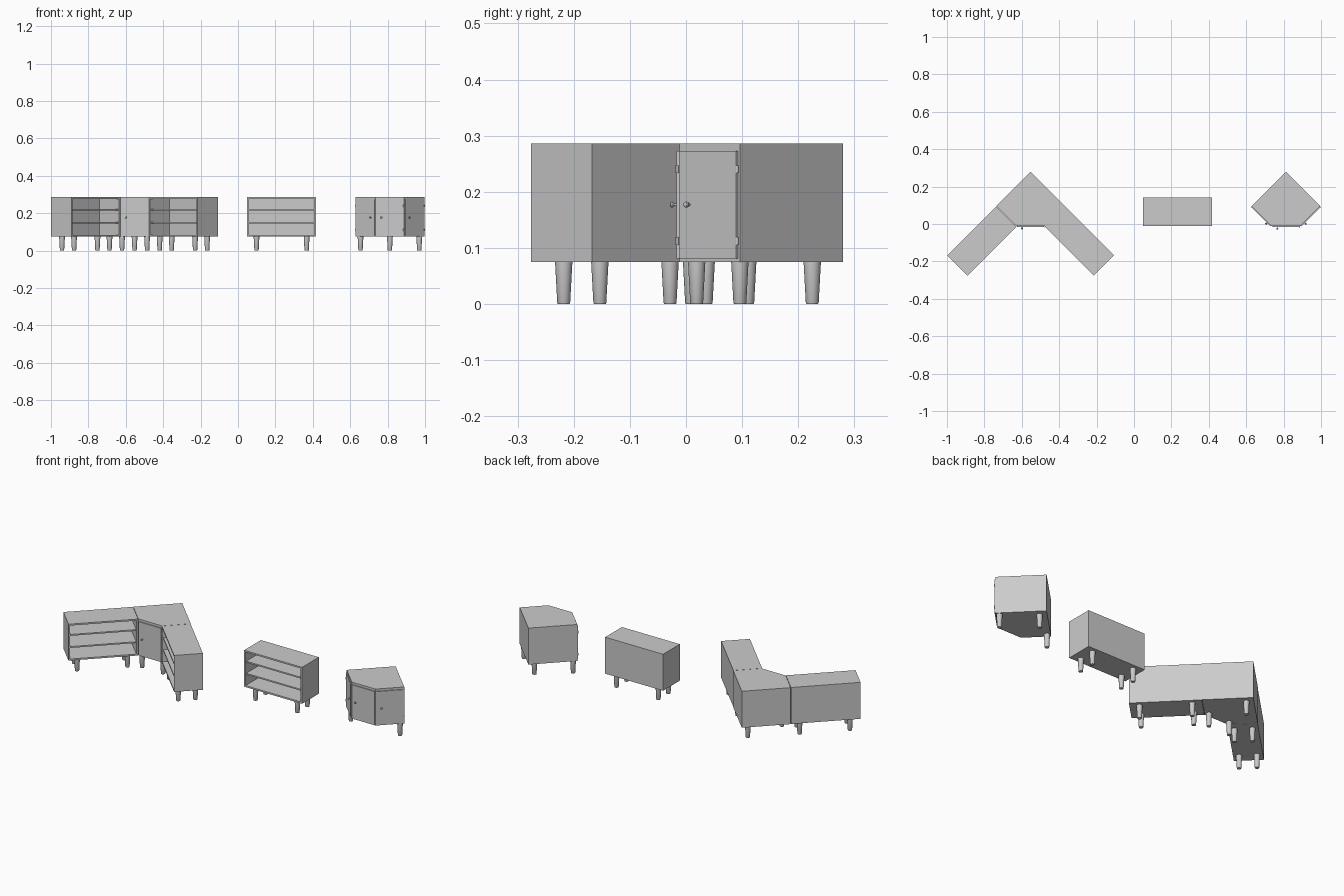
import bpy, bmesh
from math import radians, sin, cos, pi
from mathutils import Matrix, Vector

if "Cube" in bpy.data.objects:
    bpy.data.objects.remove(bpy.data.objects["Cube"])

Z0, Z1 = 0.075, 0.286      # underside and top of every cabinet
W, D, T = 0.37, 0.153, 0.009


def finish(name, bm, matrix, smooth=False):
    bmesh.ops.recalc_face_normals(bm, faces=bm.faces)
    mesh = bpy.data.meshes.new(name)
    bm.to_mesh(mesh)
    bm.free()
    ob = bpy.data.objects.new(name, mesh)
    ob.matrix_world = matrix
    bpy.context.collection.objects.link(ob)
    if smooth:
        bpy.context.view_layer.objects.active = ob
        bpy.ops.object.select_all(action='DESELECT')
        ob.select_set(True)
        bpy.ops.object.shade_smooth_by_angle(angle=radians(40))
    return ob


def box(name, lo, hi, matrix):
    bm = bmesh.new()
    lo, hi = Vector(lo), Vector(hi)
    bmesh.ops.create_cube(bm, size=1)
    for v in bm.verts:
        v.co = (lo + hi) / 2 + v.co * (hi - lo)
    return finish(name, bm, matrix)


def lathe(name, profile, matrix, n=24):
    # Spin an (r, z) profile around z and cap both ends
    bm = bmesh.new()
    rings = [[bm.verts.new((r * cos(2 * pi * i / n), r * sin(2 * pi * i / n), z))
              for i in range(n)] for r, z in profile]
    for a, b in zip(rings, rings[1:]):
        for i in range(n):
            j = (i + 1) % n
            bm.faces.new((a[i], a[j], b[j], b[i]))
    bm.faces.new(rings[0])
    bm.faces.new(rings[-1])
    return finish(name, bm, matrix, True)


def leg(name, x, y, matrix):
    lathe(name, [(0.0105, 0), (0.0115, 0.002), (0.0155, Z0 + 0.001)],
          matrix @ Matrix.Translation((x, y, 0)))


def place(x, y, deg):
    return Matrix.Translation((x, y, 0)) @ Matrix.Rotation(radians(deg), 4, 'Z')


def shelf_unit(name, m):
    x, y = W / 2, D / 2
    # Carcass panels
    for s, side in ((-1, "left"), (1, "right")):
        a, b = sorted((s * x, s * (x - T)))
        box(f"{name}_{side}_panel", (a, -y, Z0), (b, y, Z1), m)
    box(f"{name}_bottom", (-x + T, -y, Z0), (x - T, y, Z0 + T), m)
    box(f"{name}_top", (-x + T, -y, Z1 - T), (x - T, y, Z1), m)
    box(f"{name}_back", (-x + T, y - 0.006, Z0 + T), (x - T, y, Z1 - T), m)
    # Shelves
    for i, z in enumerate((0.149, 0.219)):
        box(f"{name}_shelf_{i + 1}", (-x + T, -y + 0.006, z - 0.004),
            (x - T, y - 0.006, z + 0.004), m)
    # Legs
    for sx in (-1, 1):
        for sy in (-1, 1):
            leg(f"{name}_leg", sx * (x - 0.051), sy * (y - 0.031), m)


def door(name, width, knob_side, m):
    # Origin at the middle of the cabinet face, -y pointing outwards
    h = width / 2 - 0.004
    box(f"{name}_panel", (-h, -0.005, 0.081), (h, 0.001, 0.273), m)
    lathe(f"{name}_knob", [(0.0025, 0), (0.0025, 0.004), (0.0045, 0.0055),
                           (0.0055, 0.008), (0.0045, 0.0105), (0.002, 0.0115)],
          m @ Matrix.Translation((knob_side * (h - 0.026), -0.005, 0.177))
          @ Matrix.Rotation(radians(90), 4, 'X'), 16)
    for z in (0.112, 0.24):
        lathe(f"{name}_hinge", [(0.0025, -0.007), (0.0025, 0.007)],
              m @ Matrix.Translation((-knob_side * (h + 0.001), -0.004, z)), 12)


def corner_unit(name, cx, legs, all_doors):
    m = place(cx, 0, 0)
    # Five-sided body
    pts = [(0, 0.28), (-0.184, 0.096), (-0.076, -0.012),
           (0.076, -0.012), (0.184, 0.096)]
    bm = bmesh.new()
    face = bm.faces.new([bm.verts.new((x, y, Z0)) for x, y in pts])
    top = bmesh.ops.extrude_face_region(bm, geom=[face])['geom']
    bmesh.ops.translate(bm, vec=(0, 0, Z1 - Z0),
                        verts=[v for v in top if isinstance(v, bmesh.types.BMVert)])
    finish(f"{name}_body", bm, m)
    # Doors
    door(f"{name}_front_door", 0.152, -1, place(cx, -0.012, 0))
    if all_doors:
        door(f"{name}_left_door", 0.152, 1, place(cx - 0.13, 0.042, -45))
        door(f"{name}_right_door", 0.152, -1, place(cx + 0.13, 0.042, 45))
    # Legs
    for x, y in legs:
        leg(f"{name}_leg", x, y, m)


# Corner arrangement with two shelf wings
corner_unit("corner_cabinet", -0.553, [(0, 0.225), (-0.067, 0.01), (0.067, 0.01)], False)
shelf_unit("left_wing", place(-0.814, -0.091, 45))
shelf_unit("right_wing", place(-0.292, -0.091, -45))

# Free-standing shelf
shelf_unit("single_shelf", place(0.233, 0.0645, 0))

# Free-standing corner cabinet with three doors
corner_unit("single_cabinet", 0.812, [(0, 0.225), (-0.157, 0.096), (0.157, 0.096)], True)
